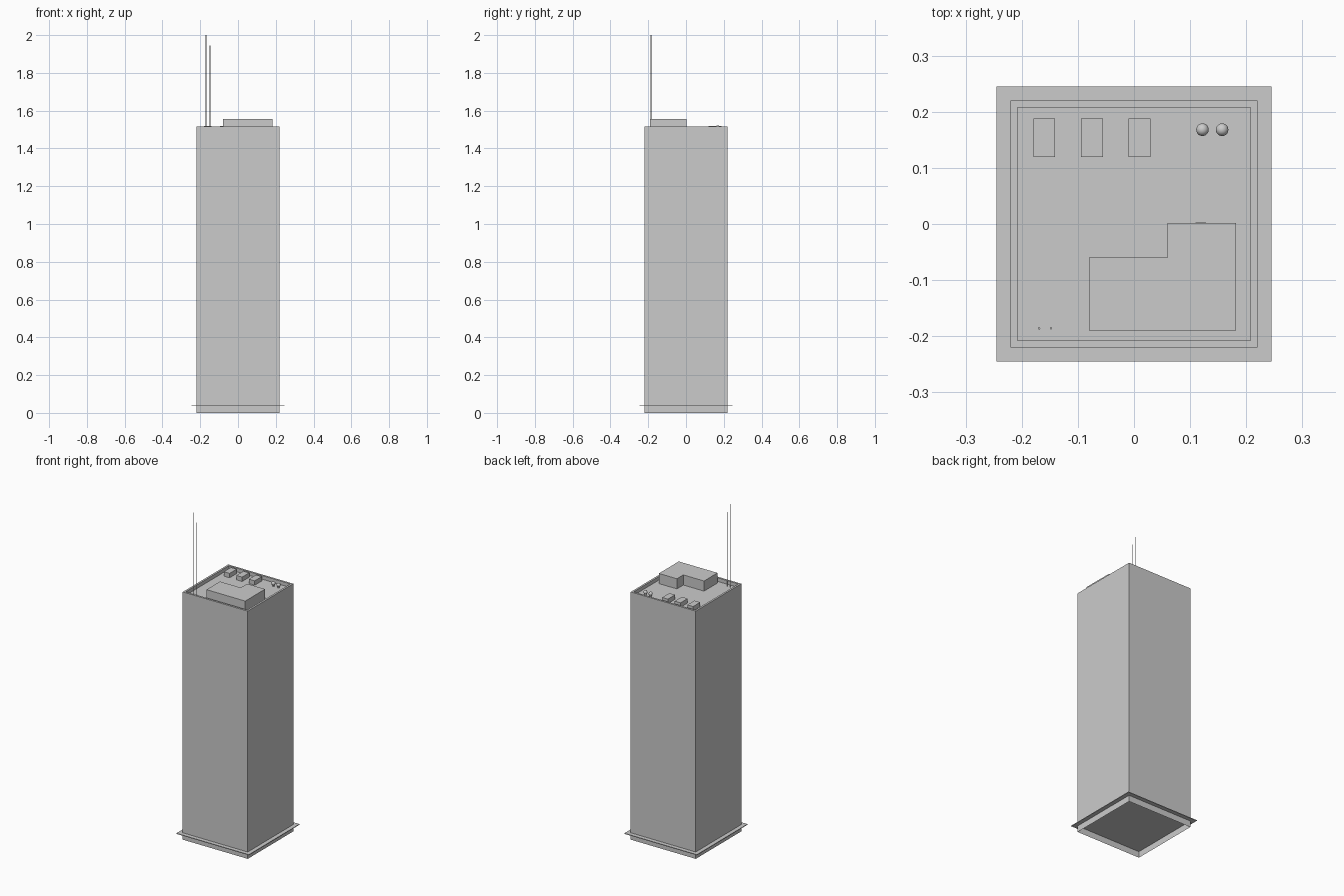
import bpy, bmesh

if "Cube" in bpy.data.objects:
    bpy.data.objects.remove(bpy.data.objects["Cube"])

ROOF = 1.493   # roof deck height
TOP = 1.515    # parapet top


def finish(name, bm):
    bmesh.ops.recalc_face_normals(bm, faces=bm.faces) if name != "tower_shell" else None
    me = bpy.data.meshes.new(name)
    bm.to_mesh(me)
    bm.free()
    ob = bpy.data.objects.new(name, me)
    bpy.context.collection.objects.link(ob)
    return ob


def prism(name, outline, z0, z1):
    bm = bmesh.new()
    base = bm.faces.new([bm.verts.new((x, y, z0)) for x, y in outline])
    new = bmesh.ops.extrude_face_region(bm, geom=[base], use_keep_orig=True)["geom"]
    for v in new:
        if isinstance(v, bmesh.types.BMVert):
            v.co.z = z1
    return finish(name, bm)


def box(name, x0, x1, y0, y1, z0, z1):
    return prism(name, [(x0, y0), (x1, y0), (x1, y1), (x0, y1)], z0, z1)


def rod(name, x, y, r, z0, z1, sides=8):
    bpy.ops.mesh.primitive_cylinder_add(vertices=sides, radius=r, depth=z1 - z0,
                                        location=(x, y, (z0 + z1) / 2))
    bpy.context.object.name = name


# Tower shell: open underneath, with a thin parapet round the sunken roof deck
def ring(bm, h, z):
    return [bm.verts.new((sx * h, sy * h, z)) for sx, sy in ((-1, -1), (1, -1), (1, 1), (-1, 1))]


bm = bmesh.new()
rings = [ring(bm, h, z) for h, z in ((0.22, 0), (0.22, TOP), (0.208, TOP), (0.208, ROOF))]
for a, b in zip(rings, rings[1:]):
    for i in range(4):
        j = (i + 1) % 4
        bm.faces.new((a[i], a[j], b[j], b[i]))
bm.faces.new(rings[-1])
finish("tower_shell", bm)

# Thin canopy slab passing through the base
box("canopy", -0.245, 0.245, -0.245, 0.245, 0.038, 0.042)

# L-shaped rooftop plant room with a door on its back
prism("plant_room", [(-0.08, -0.19), (0.182, -0.19), (0.182, 0.002),
                     (0.06, 0.002), (0.06, -0.06), (-0.08, -0.06)], ROOF, 1.555)
box("plant_room_door", 0.11, 0.128, 0.0, 0.003, ROOF, 1.533)

# Row of cooling units
for i in range(3):
    x = -0.16 + i * 0.085
    box(f"cooling_unit_{i + 1}", x - 0.0195, x + 0.0195, 0.119, 0.188, ROOF, 1.52)

# Round-headed vents
for i, x in enumerate((0.122, 0.157)):
    rod(f"vent_pipe_{i + 1}", x, 0.168, 0.005, ROOF, 1.51, 12)
    bpy.ops.mesh.primitive_uv_sphere_add(segments=20, ring_count=12, radius=0.0112,
                                         location=(x, 0.168, 1.511))
    bpy.context.object.name = f"vent_cap_{i + 1}"
    bpy.ops.object.shade_smooth_by_angle()

# Antenna masts
rod("tall_antenna", -0.169, -0.186, 0.0022, ROOF, 2.0)
rod("short_antenna", -0.148, -0.186, 0.002, ROOF, 1.945)
